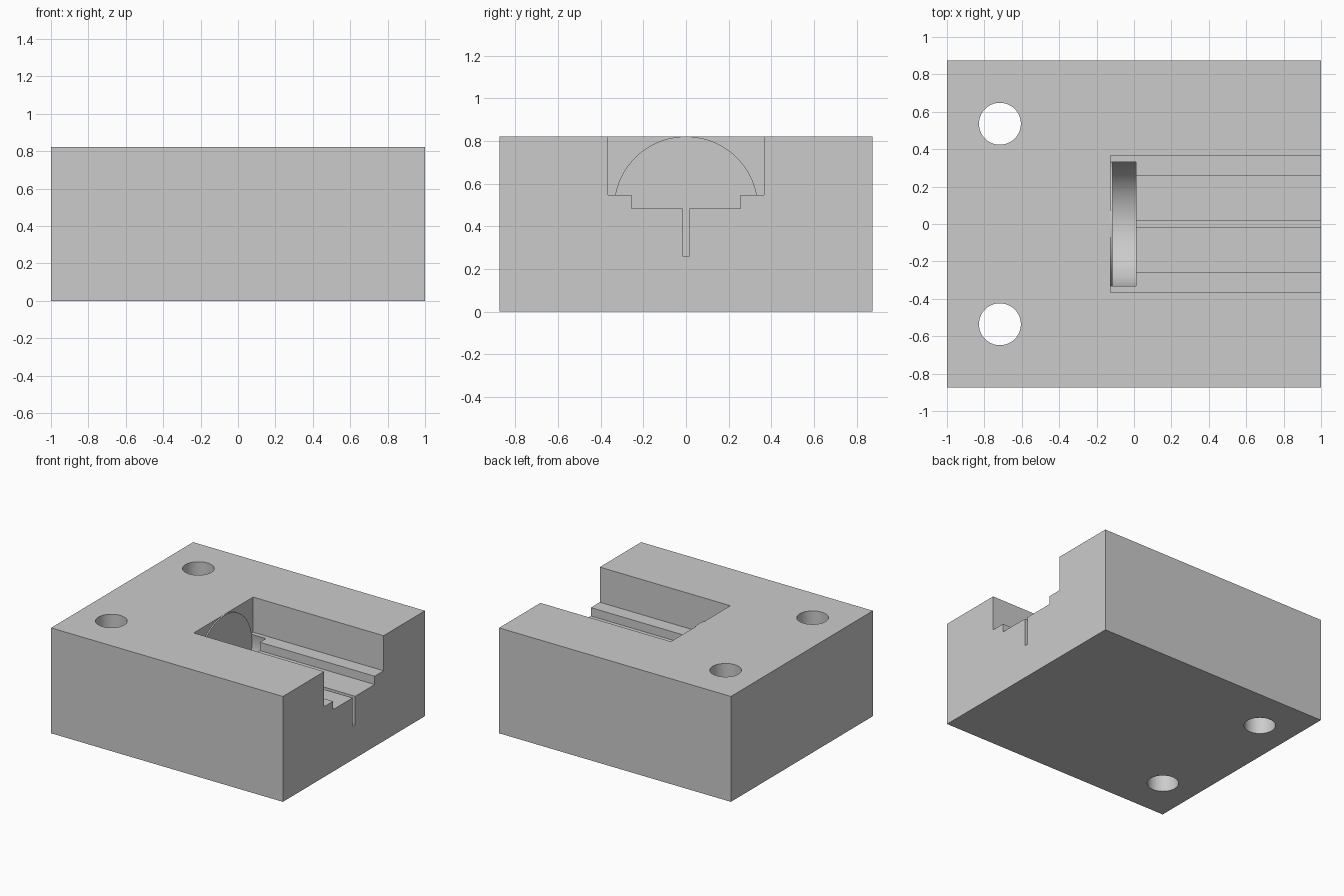
import bpy
import math
from mathutils import Matrix

default = bpy.data.objects.get("Cube")
if default:
    bpy.data.objects.remove(default, do_unlink=True)

grey = bpy.data.materials.new("plain grey")
grey.use_nodes = True
colour = (0.6, 0.6, 0.6, 1)
grey.diffuse_color = colour
grey.node_tree.nodes["Principled BSDF"].inputs["Base Color"].default_value = colour

HEIGHT = 0.822
FLOOR = 0.548        # main slot floor
STEP = 0.483         # lower step, also the disc axis height
DISC_R = 0.338
DISC_FACE = -0.116   # face of the half-round boss and of the disc pocket


def box(name, x, y, z):
    """Box from (min, max) pairs."""
    bpy.ops.mesh.primitive_cube_add(size=1)
    ob = bpy.context.object
    ob.name = name
    ranges = (x, y, z)
    size = [b - a for a, b in ranges]
    centre = [(a + b) / 2 for a, b in ranges]
    ob.data.transform(Matrix.Translation(centre) @ Matrix.Diagonal((*size, 1)))
    ob.data.materials.append(grey)
    return ob


def disc(name, radius, x0, x1):
    """Cylinder lying along x on the disc axis."""
    bpy.ops.mesh.primitive_cylinder_add(vertices=128, radius=radius, depth=x1 - x0)
    ob = bpy.context.object
    ob.name = name
    turn = Matrix.Rotation(math.pi / 2, 4, "Y")
    ob.data.transform(Matrix.Translation(((x0 + x1) / 2, 0, STEP)) @ turn)
    ob.data.materials.append(grey)
    return ob


def combine(target, tool, operation="DIFFERENCE"):
    """Apply a boolean and discard the tool."""
    mod = target.modifiers.new(tool.name, "BOOLEAN")
    mod.operation = operation
    mod.solver = "EXACT"
    mod.object = tool
    bpy.ops.object.select_all(action="DESELECT")
    target.select_set(True)
    bpy.context.view_layer.objects.active = target
    bpy.ops.object.modifier_apply(modifier=mod.name)
    bpy.data.objects.remove(tool, do_unlink=True)


# Solid block
block = box("slotted_block", (-1, 1), (-0.875, 0.875), (0, HEIGHT))

# Open slot, with the half-round boss on its end wall
combine(block, box("slot_cutter", (-0.126, 1.1), (-0.366, 0.366), (FLOOR, 1)))
combine(block, disc("end_boss", DISC_R, -0.2, DISC_FACE), "UNION")

# Disc pocket, lower step and narrow slit
combine(block, disc("pocket_cutter", DISC_R, DISC_FACE, 0.01))
combine(block, box("step_cutter", (-0.05, 1.1), (-0.256, 0.256), (STEP, 0.7)))
combine(block, box("slit_cutter", (-0.05, 1.1), (-0.016, 0.016), (0.262, 0.6)))

# Two through holes
for side in (-1, 1):
    bpy.ops.mesh.primitive_cylinder_add(vertices=64, radius=0.112, depth=2,
                                        location=(-0.717, side * 0.536, 0.4))
    hole = bpy.context.object
    hole.name = "hole_cutter"
    hole.data.materials.append(grey)
    combine(block, hole)

bpy.ops.object.select_all(action="DESELECT")
block.select_set(True)
bpy.context.view_layer.objects.active = block
bpy.ops.object.shade_smooth_by_angle(angle=math.radians(30))
